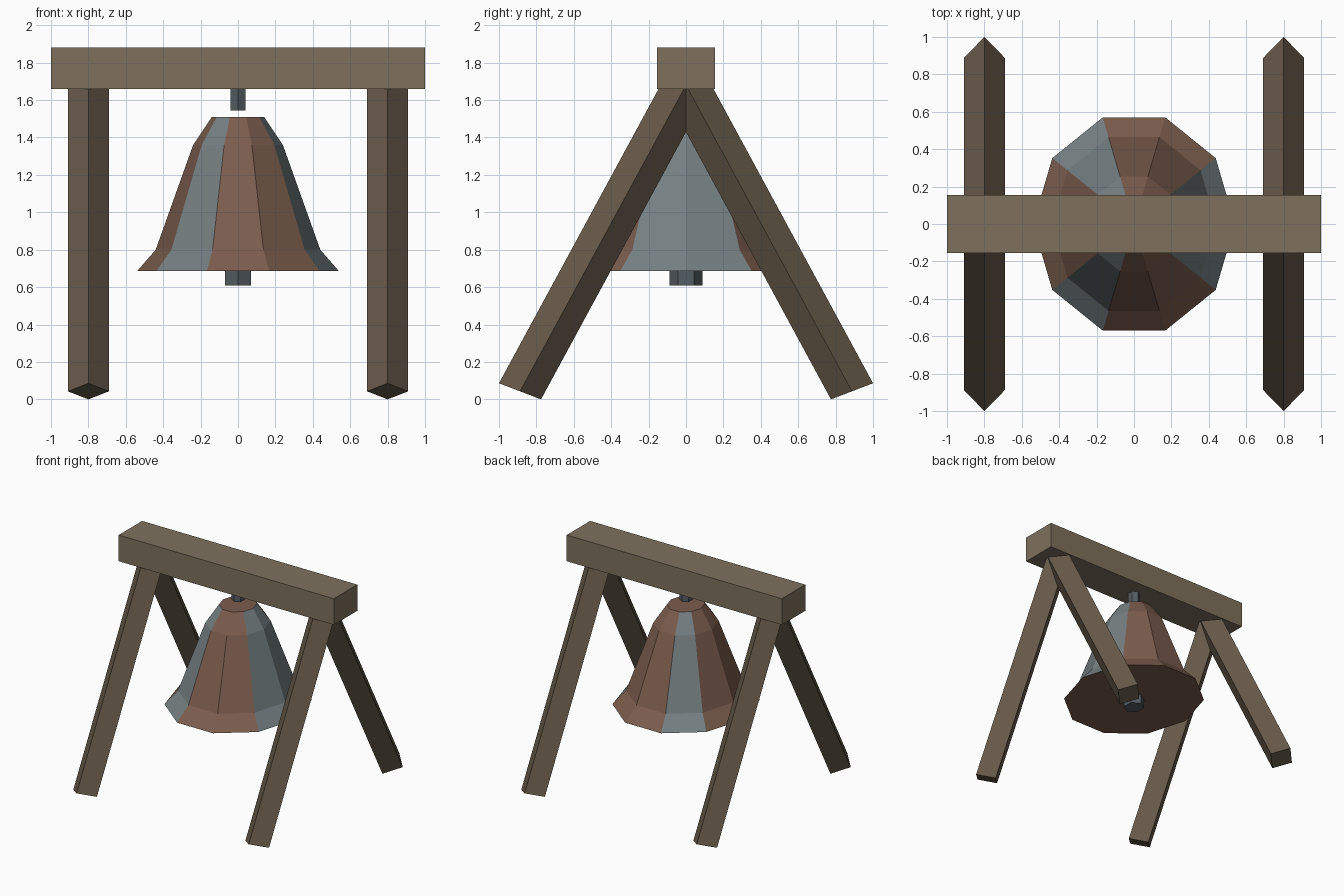
import bpy
from math import cos, sin, pi

if "Cube" in bpy.data.objects:
    bpy.data.objects.remove(bpy.data.objects["Cube"])


def material(name, rgb):
    m = bpy.data.materials.new(name)
    m.diffuse_color = (*rgb, 1)
    m.use_nodes = True
    m.node_tree.nodes["Principled BSDF"].inputs["Base Color"].default_value = m.diffuse_color
    return m


beam_wood = material("beam_wood", (0.21, 0.165, 0.11))
leg_wood = material("leg_wood", (0.14, 0.105, 0.07))
copper = material("copper", (0.20, 0.11, 0.075))
patina = material("patina", (0.18, 0.215, 0.225))
iron = material("iron", (0.09, 0.11, 0.125))


def loft(name, rings, mats, grey_sides=()):
    """Join equal rings of points, bottom to top, and cap both ends."""
    n = len(rings[0])
    verts = [p for ring in rings for p in ring]
    faces, slots = [], []
    for r in range(len(rings) - 1):
        for i in range(n):
            j = (i + 1) % n
            faces.append((r * n + i, r * n + j, (r + 1) * n + j, (r + 1) * n + i))
            slots.append(1 if i in grey_sides else 0)
    faces += [tuple(reversed(range(n))), tuple(range(len(verts) - n, len(verts)))]
    slots += [0, 0]
    mesh = bpy.data.meshes.new(name)
    mesh.from_pydata(verts, [], faces)
    for m in mats:
        mesh.materials.append(m)
    for poly, slot in zip(mesh.polygons, slots):
        poly.material_index = slot
    mesh.update()
    ob = bpy.data.objects.new(name, mesh)
    bpy.context.collection.objects.link(ob)
    return ob


def oval(n, rx, z, turn=0.0):
    """Ring stretched along y, as the whole bell is."""
    return [(rx * cos(turn + 2 * pi * i / n), 1.11 * rx * sin(turn + 2 * pi * i / n), z)
            for i in range(n)]


# Cross beam
bpy.ops.mesh.primitive_cube_add(size=1, location=(0, 0, 1.77))
beam = bpy.context.object
beam.name = "cross_beam"
beam.scale = (2, 0.31, 0.22)
beam.data.materials.append(beam_wood)

# Splayed legs: diamond section, tilted ends
for x, side in ((-0.8, "left"), (0.8, "right")):
    for s, end in ((-1, "front"), (1, "back")):
        rings = []
        for y, z in ((0.8875, 0.043), (0, 1.68)):
            ring = [(x - 0.11, s * y, z), (x, s * (y - 0.1125), z - 0.043),
                    (x + 0.11, s * y, z), (x, s * (y + 0.1125), z + 0.043)]
            rings.append(ring if s > 0 else ring[::-1])
        loft(f"{end}_{side}_leg", rings, [leg_wood])

# Ten-sided bell with patina on some panels
profile = ((0.54, 0.685), (0.44, 0.80), (0.24, 1.36), (0.14, 1.51))
loft("bell", [oval(10, r, z) for r, z in profile], [copper, patina], (0, 3, 6, 9))

# Clapper and hanger, six-sided
loft("clapper", [oval(6, 0.079, z, pi / 6) for z in (0.61, 0.72)], [iron])
loft("hanger", [oval(6, 0.047, z, pi / 6) for z in (1.545, 1.68)], [iron])
